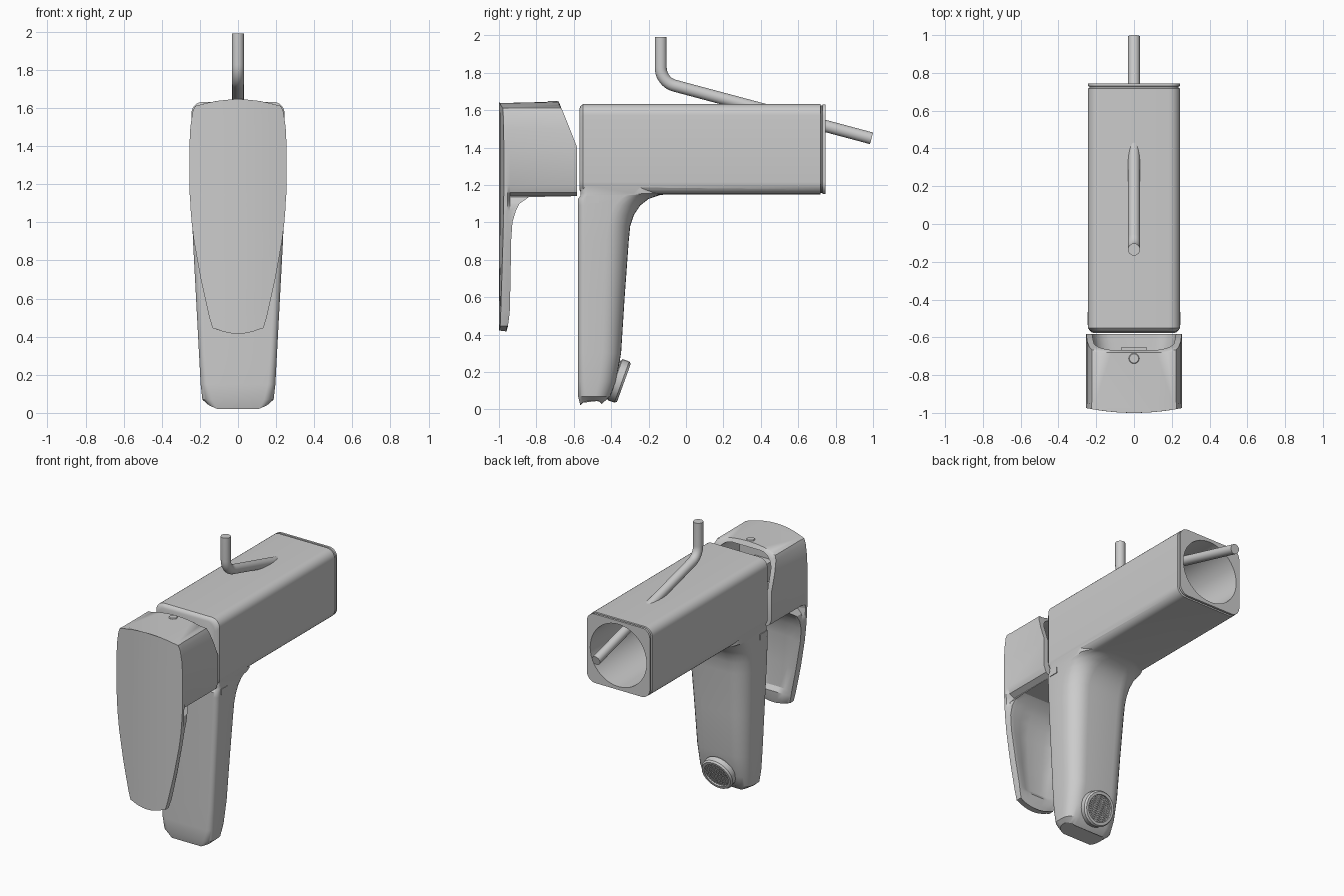
import bpy, bmesh, math
from mathutils import Vector, Matrix

if "Cube" in bpy.data.objects:
    bpy.data.objects.remove(bpy.data.objects["Cube"])


def loft(name, rings):
    """Skin a closed mesh through rings that have equal point counts."""
    bm = bmesh.new()
    vr = [[bm.verts.new(p) for p in ring] for ring in rings]
    n = len(vr[0])
    for a, b in zip(vr, vr[1:]):
        for i in range(n):
            j = (i + 1) % n
            bm.faces.new((a[i], a[j], b[j], b[i]))
    bm.faces.new(vr[0][::-1])
    bm.faces.new(vr[-1])
    bmesh.ops.recalc_face_normals(bm, faces=bm.faces[:])
    me = bpy.data.meshes.new(name)
    bm.to_mesh(me)
    bm.free()
    ob = bpy.data.objects.new(name, me)
    bpy.context.collection.objects.link(ob)
    return ob


def activate(ob):
    bpy.ops.object.select_all(action='DESELECT')
    ob.select_set(True)
    bpy.context.view_layer.objects.active = ob


def smooth(ob, angle=32):
    activate(ob)
    bpy.ops.object.shade_smooth_by_angle(angle=math.radians(angle))


def boolean(ob, other, op):
    activate(ob)
    m = ob.modifiers.new("bool", 'BOOLEAN')
    m.operation, m.object, m.solver = op, other, 'EXACT'
    bpy.ops.object.modifier_apply(modifier=m.name)
    bpy.data.objects.remove(other)


def box(name, lo, hi):
    (x0, y0, z0), (x1, y1, z1) = lo, hi
    return loft(name, [[(x0, y0, z), (x1, y0, z), (x1, y1, z), (x0, y1, z)] for z in (z0, z1)])


def rounded(w, v0, v1, r0, r1, n=7):
    """Rounded rectangle: half width w, from v0 (radius r0) to v1 (radius r1)."""
    pts = []
    for cx, cv, r, a0 in ((w - r0, v0 + r0, r0, -90), (w - r1, v1 - r1, r1, 0),
                          (-w + r1, v1 - r1, r1, 90), (-w + r0, v0 + r0, r0, 180)):
        for k in range(n + 1):
            a = math.radians(a0 + 90 * k / n)
            pts.append((cx + r * math.cos(a), cv + r * math.sin(a)))
    return pts


def circle(r, n=48):
    return [(r * math.cos(2 * math.pi * k / n), r * math.sin(2 * math.pi * k / n)) for k in range(n)]


# Horizontal body with a grooved collar at the back end
rings = []
for y, d in ((-0.57, 0.025), (-0.564, 0.01), (-0.55, 0.0), (0.718, 0.0), (0.721, 0.008),
             (0.728, 0.008), (0.73, 0.001), (0.745, 0.001)):
    rings.append([(x, y, z) for x, z in rounded(0.244 - d, 1.15 + d, 1.632 - d, 0.065, 0.06)])
body = loft("faucet_body", rings)

# Downward spout: z, half width, back y, front radius, back radius
levels = [(0.07, 0.187, -0.405, 0.05, 0.08), (0.15, 0.196, -0.375, 0.04, 0.09),
          (0.3, 0.204, -0.347, 0.035, 0.1), (0.6, 0.22, -0.328, 0.035, 0.11),
          (0.9, 0.236, -0.306, 0.035, 0.12), (0.98, 0.239, -0.298, 0.035, 0.12),
          (1.04, 0.241, -0.278, 0.035, 0.125), (1.09, 0.242, -0.245, 0.035, 0.135),
          (1.125, 0.243, -0.2, 0.035, 0.15), (1.145, 0.243, -0.14, 0.035, 0.18),
          (1.154, 0.243, -0.08, 0.035, 0.2), (1.25, 0.24, -0.1, 0.05, 0.2)]
rings = [[(x, y, 0.0 + 0.045 * (x / 0.16) ** 2 + 0.1 * max(0, y + 0.53))
          for x, y in rounded(0.16, -0.565, -0.45, 0.05, 0.05)]]
for z, w, yb, rf, rb in levels:
    yf = -0.577 if z < 1.13 else -0.563
    rings.append([(x, y, z) for x, y in rounded(w, yf, yb, rf, rb)])
boolean(body, loft("spout", rings), 'UNION')

# Round bore open at the back
bore = loft("bore", [[(x, y, 1.391 + z) for x, z in circle(r)]
                     for y, r in ((0.8, 0.218), (0.6, 0.215), (-0.5, 0.195))])
boolean(body, bore, 'DIFFERENCE')
smooth(body)

# Small locating tabs on both sides of the body
for s, side in ((1, "right"), (-1, "left")):
    xs = sorted((s * 0.215, s * 0.247))
    box("side_tab_" + side, (xs[0], -0.535, 1.102), (xs[1], -0.465, 1.14))

# Lever handle: z, half width at front, half width at back, back y, dish depth
levels = [(0.415, 0.115, 0.112, -0.96, 0), (0.445, 0.134, 0.132, -0.952, 0),
          (0.5, 0.15, 0.148, -0.945, 0), (0.53, 0.157, 0.154, -0.942, 0.025),
          (0.7, 0.195, 0.19, -0.938, 0.035), (0.9, 0.231, 0.226, -0.935, 0.035),
          (1.0, 0.243, 0.238, -0.928, 0.025), (1.06, 0.248, 0.24, -0.91, 0.01),
          (1.1, 0.25, 0.232, -0.89, 0), (1.135, 0.252, 0.2, -0.84, 0),
          (1.14, 0.253, 0.2, -0.582, 0), (1.16, 0.254, 0.237, -0.582, 0),
          (1.2, 0.255, 0.252, -0.582, 0), (1.4, 0.255, 0.253, -0.582, 0),
          (1.5, 0.25, 0.248, -0.621, 0), (1.58, 0.238, 0.236, -0.653, 0),
          (1.61, 0.225, 0.223, -0.666, 0), (1.645, 0.205, 0.203, -0.68, 0)]
rings = []
for z, w, wb, yb, dish in levels:
    arch = 0.025 if z == levels[0][0] else -0.03 if z == levels[-1][0] else 0
    ring = []
    for k in range(9):
        x = w * (k / 4 - 1)
        ring.append((x, -1 + 0.025 * (x / 0.25) ** 2))
    ring += [(w, min(-0.955, yb - 0.006)), (wb, min(-0.94, yb - 0.003)), (wb, yb)]
    wi = wb - 0.025
    for k in range(7):
        t = 1 - k / 3
        ring.append((wi * t, yb - dish * (1 - t ** 4)))
    ring += [(-wb, yb), (-wb, min(-0.94, yb - 0.003)), (-w, min(-0.955, yb - 0.006))]
    rings.append([(x, y, z + arch * (x / w) ** 2) for x, y in ring])
handle = loft("lever_handle", rings)

# Cavity in the back of the handle block, with the valve stem inside
cavity = loft("cavity", [[(x, y, z) for x, z in rounded(w, 1.175, 1.612, 0.1, 0.1)]
                         for y, w in ((-0.86, 0.19), (-0.68, 0.205), (-0.5, 0.236))])
boolean(handle, cavity, 'DIFFERENCE')
smooth(handle, 28)
box("valve_stem", (-0.07, -0.88, 1.33), (0.07, -0.655, 1.46))

# Indicator button on the handle top
button = loft("indicator_button", [[(x, -0.712 + y, z) for x, y in circle(r, 24)]
                                   for z, r in ((1.625, 0.028), (1.645, 0.028), (1.649, 0.024))])
smooth(button)

# Bent lift rod running through the body
path = [(-0.135, 1.99, -90)]
for k in range(11):
    a = math.radians(180 + 7.5 * k)
    path.append((-0.035 + 0.1 * math.cos(a), 1.827 + 0.1 * math.sin(a), -90 + 7.5 * k))
path.append((0.992, 1.449, -15))
rings = []
for y, z, deg in path:
    a = math.radians(deg)
    rings.append([(u, y - v * math.sin(a), z + v * math.cos(a)) for u, v in circle(0.032, 24)])
smooth(loft("lift_rod", rings))

# Aerator: recessed ring and a mesh screen, tilted backwards and down
axis = Vector((0, 0.94, -0.34))
place = Matrix.Translation((0, -0.332, 0.142)) @ axis.to_track_quat('Z', 'Y').to_matrix().to_4x4()
ring = loft("aerator_ring", [[place @ Vector((x, y, z)) for x, y in circle(r, 24)]
                             for z, r in ((-0.1, 0.105), (-0.055, 0.105), (-0.05, 0.117), (-0.012, 0.117),
                                          (0, 0.108), (0, 0.09), (-0.018, 0.088))])
smooth(ring)
for s in range(-6, 7):
    c = s * 0.0135
    h = math.sqrt(0.089 ** 2 - c * c)
    for tag, lo, hi in (("a", (c - .003, -h, -.02), (c + .003, h, -.01)),
                        ("b", (-h, c - .003, -.02), (h, c + .003, -.011))):
        bar = box(f"aerator_screen_{tag}_{s + 6}", lo, hi)
        bar.data.transform(place)
